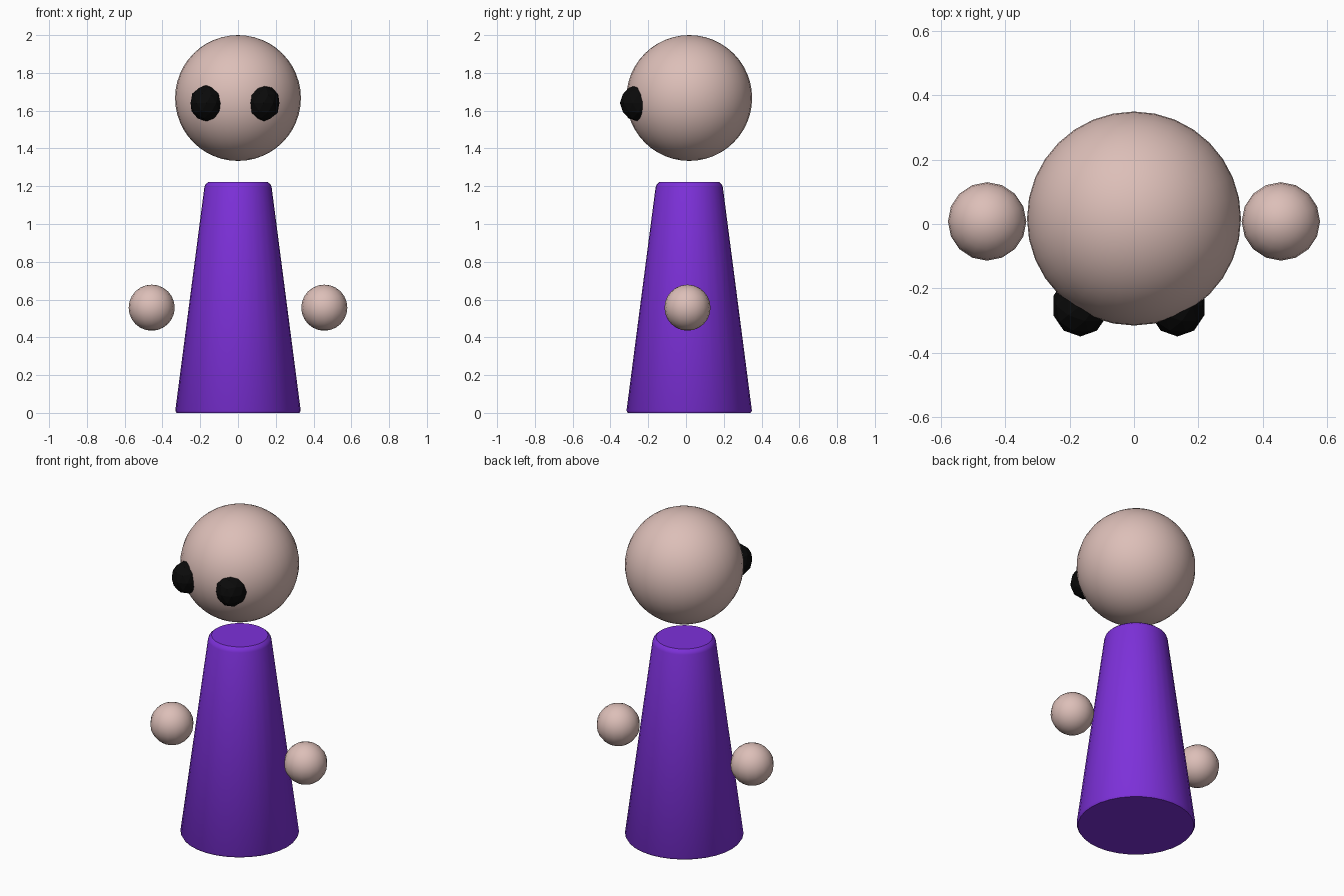
import bpy, bmesh, math
from mathutils import Matrix

if "Cube" in bpy.data.objects:
    bpy.data.objects.remove(bpy.data.objects["Cube"])


def material(name, rgb):
    m = bpy.data.materials.new(name)
    m.diffuse_color = (*rgb, 1)
    m.use_nodes = True
    m.node_tree.nodes["Principled BSDF"].inputs["Base Color"].default_value = m.diffuse_color
    return m


skin = material("pale_pink", (0.72, 0.52, 0.48))
purple = material("purple", (0.205, 0.03, 0.70))
black = material("black", (0.003, 0.003, 0.003))


def add_object(name, bm, mat, smooth):
    mesh = bpy.data.meshes.new(name)
    bmesh.ops.recalc_face_normals(bm, faces=bm.faces)
    bm.to_mesh(mesh)
    bm.free()
    mesh.materials.append(mat)
    obj = bpy.data.objects.new(name, mesh)
    bpy.context.collection.objects.link(obj)
    if smooth:
        bpy.context.view_layer.objects.active = obj
        bpy.ops.object.select_all(action='DESELECT')
        obj.select_set(True)
        bpy.ops.object.shade_smooth_by_angle(angle=math.radians(40))
    return obj


def ball(name, center, radius, segments, rings):
    bm = bmesh.new()
    bmesh.ops.create_uvsphere(bm, u_segments=segments, v_segments=rings,
                              radius=radius, matrix=Matrix.Translation(center))
    return add_object(name, bm, skin, True)


# Tapered robe with softened rims, lathed from a (radius, height) profile
def robe(profile, sides, y):
    bm = bmesh.new()
    loops = []
    for r, z in profile:
        loops.append([bm.verts.new((r * math.cos(math.tau * i / sides),
                                    y + r * math.sin(math.tau * i / sides), z))
                      for i in range(sides)])
    for a, b in zip(loops, loops[1:]):
        for i in range(sides):
            j = (i + 1) % sides
            bm.faces.new((a[i], a[j], b[j], b[i]))
    bm.faces.new(loops[0])
    bm.faces.new(loops[-1])
    return add_object("robe", bm, purple, True)


robe([(0.325, 0), (0.332, 0.012), (0.178, 1.195), (0.172, 1.21), (0.158, 1.222)], 32, 0.017)

# Floating head
ball("head", (0, 0.017, 1.667), 0.333, 32, 24)

# Floating hands
for side, label in ((-1, "right"), (1, "left")):
    ball(label + "_hand", (side * 0.457, 0.008, 0.557), 0.122, 16, 12)

# Faceted eyes sunk into the face
for label, x in (("right", -0.167), ("left", 0.135)):
    bm = bmesh.new()
    bmesh.ops.create_icosphere(bm, subdivisions=2, radius=0.096,
                               matrix=Matrix.Translation((x, -0.254, 1.64))
                               @ Matrix.Diagonal((0.92, 1, 1, 1)))
    add_object(label + "_eye", bm, black, False)
